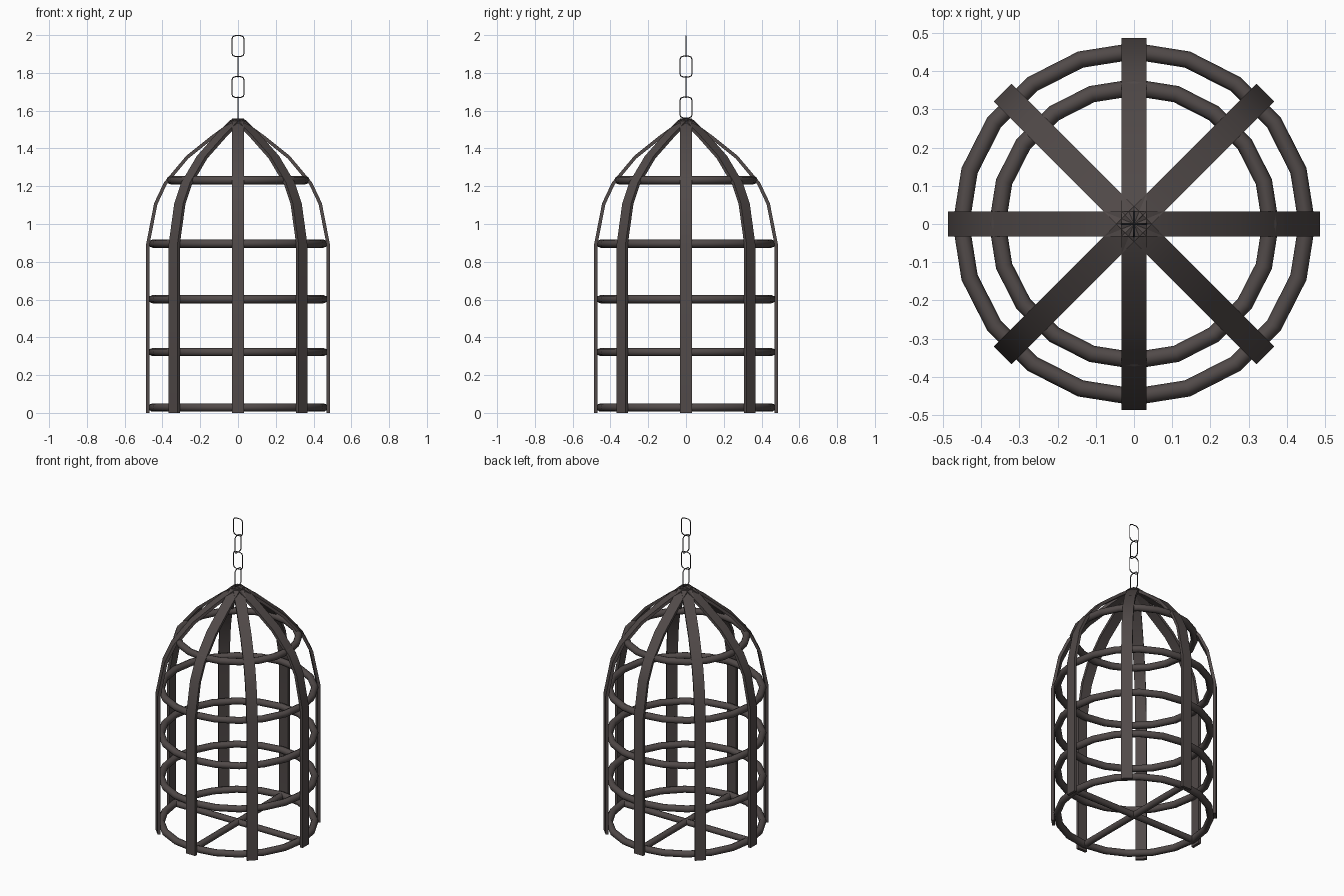
import bpy, bmesh, math
from mathutils import Vector, Matrix

if "Cube" in bpy.data.objects:
    bpy.data.objects.remove(bpy.data.objects["Cube"])


def material(name, rgb):
    m = bpy.data.materials.new(name)
    m.diffuse_color = (*rgb, 1)
    m.use_nodes = True
    m.node_tree.nodes["Principled BSDF"].inputs["Base Color"].default_value = m.diffuse_color
    return m


IRON = material("dark iron", (0.082, 0.068, 0.066))
CHAIN = material("chain steel", (0.045, 0.042, 0.045))


def finish(name, bm, mat, smooth=None):
    bmesh.ops.recalc_face_normals(bm, faces=bm.faces)
    me = bpy.data.meshes.new(name)
    bm.to_mesh(me)
    bm.free()
    ob = bpy.data.objects.new(name, me)
    bpy.context.collection.objects.link(ob)
    me.materials.append(mat)
    if smooth:
        bpy.ops.object.select_all(action='DESELECT')
        ob.select_set(True)
        bpy.context.view_layer.objects.active = ob
        bpy.ops.object.shade_smooth_by_angle(angle=math.radians(smooth))
    return ob


def closed_tube(name, pts, axis, r, sides, mat):
    """Sweep a round section along a closed planar loop with normal `axis`."""
    bm = bmesh.new()
    n = len(pts)
    rings = []
    for i, p in enumerate(pts):
        out = (pts[(i + 1) % n] - pts[i - 1]).normalized().cross(axis)
        rings.append([bm.verts.new(p + r * (math.cos(a) * out + math.sin(a) * axis))
                      for a in (2 * math.pi * k / sides for k in range(sides))])
    for i in range(n):
        a, b = rings[i], rings[(i + 1) % n]
        for k in range(sides):
            j = (k + 1) % sides
            bm.faces.new((a[k], a[j], b[j], b[k]))
    return finish(name, bm, mat, 50)


# Flat bent ribs: outer profile (radius, height) given thickness and width
PROFILE = [(0.486, 0.0), (0.486, 0.895), (0.444, 1.11), (0.392, 1.22),
           (0.275, 1.36), (0.14, 1.468), (0.03, 1.548), (0.0, 1.558)]
WIDTH, THICK = 0.066, 0.018


def rib(name, angle):
    bm = bmesh.new()
    P = [Vector(p) for p in PROFILE]
    rows = []
    for i, p in enumerate(P):
        t = (P[min(i + 1, len(P) - 1)] - P[max(i - 1, 0)]).normalized()
        inner = p + Vector((-t.y, t.x)) * THICK
        if i == len(P) - 1:
            inner = p + Vector((0, -THICK))
        elif inner.y > 1.558 or (inner - Vector((0, 0.8))).length > (p - Vector((0, 0.8))).length:
            inner = p - Vector((-t.y, t.x)) * THICK
        if i == 0:
            inner.y = 0
        rows.append([bm.verts.new((q.x, s * WIDTH / 2, q.y))
                     for q, s in ((p, -1), (p, 1), (inner, 1), (inner, -1))])
    for a, b in zip(rows, rows[1:]):
        for k in range(4):
            bm.faces.new((a[k], a[(k + 1) % 4], b[(k + 1) % 4], b[k]))
    bm.faces.new(rows[0])
    bm.faces.new(rows[-1])
    bm.transform(Matrix.Rotation(angle, 4, 'Z'))
    finish(name, bm, IRON, 30)


for i in range(8):
    rib(f"rib_{i + 1}", i * math.pi / 4)

# Horizontal hoops
for i, (R, z) in enumerate([(0.452, 0.029), (0.452, 0.322), (0.452, 0.602),
                            (0.452, 0.896), (0.357, 1.232)]):
    pts = [Vector((R * math.cos(a), R * math.sin(a), z))
           for a in (2 * math.pi * k / 20 for k in range(20))]
    closed_tube(f"hoop_{i + 1}", pts, Vector((0, 0, 1)), 0.022, 8, IRON)

# Floor cross bars
for name, ax in (("floor_bar_x", 'Y'), ("floor_bar_y", 'X')):
    bm = bmesh.new()
    bmesh.ops.create_cone(bm, cap_ends=True, segments=8, radius1=0.02, radius2=0.02, depth=0.92)
    bm.transform(Matrix.Translation((0, 0, 0.028)) @ Matrix.Rotation(math.pi / 2, 4, ax))
    finish(name, bm, IRON, 50)

# Chain of thin links, alternately turned
LR = 0.003
for i in range(4):
    zc = 1.942 - i * 0.1085
    hw, hh, c = 0.0325, 0.055, 0.018
    u = Vector((1, 0, 0)) if i % 2 == 0 else Vector((0, 1, 0))
    axis = u.cross(Vector((0, 0, 1)))
    loop = []
    for q, (sx, sz) in enumerate([(1, 1), (-1, 1), (-1, -1), (1, -1)]):
        for k in range(3):
            a = math.pi / 2 * q + math.pi / 4 * k
            loop.append(u * (sx * (hw - c) + c * math.cos(a))
                        + Vector((0, 0, zc + sz * (hh - c) + c * math.sin(a))))
    closed_tube(f"chain_link_{i + 1}", loop, axis, LR, 6, CHAIN)
